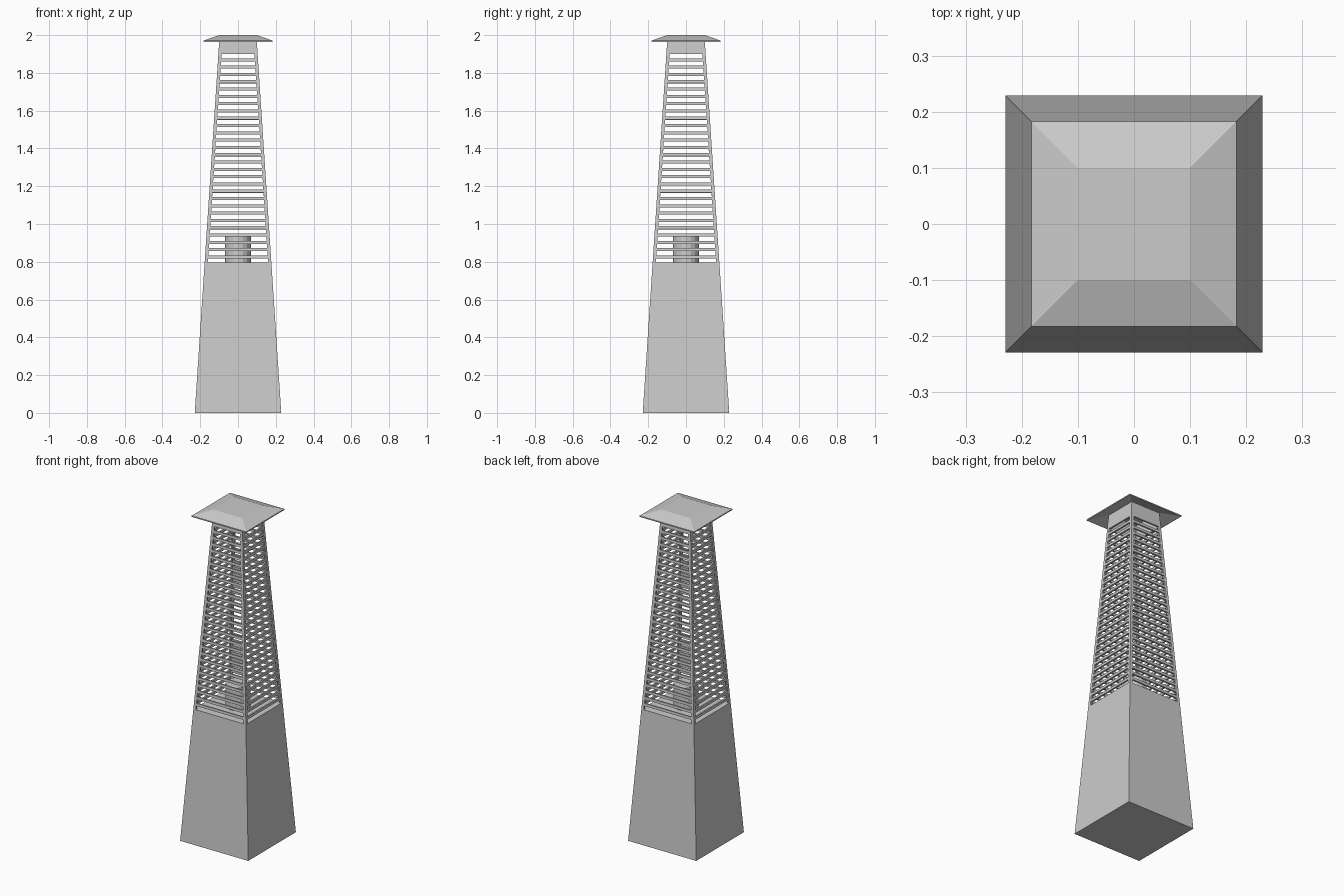
import bpy, bmesh, math

if "Cube" in bpy.data.objects:
    bpy.data.objects.remove(bpy.data.objects["Cube"])

BASE, TOP = 0.229, 0.098      # half widths at z=0 and z=1.99
Z_BASE, Z_TOP = 0.795, 1.99
SLOTS, SLOT_H, SLOT_END = 29, 0.023, 1.9


def half(z):
    return BASE + (TOP - BASE) * z / Z_TOP


def finish(bm, name):
    bmesh.ops.remove_doubles(bm, verts=bm.verts, dist=1e-5)
    bmesh.ops.recalc_face_normals(bm, faces=bm.faces)
    me = bpy.data.meshes.new(name)
    bm.to_mesh(me)
    bm.free()
    ob = bpy.data.objects.new(name, me)
    bpy.context.collection.objects.link(ob)
    return ob


def square_loft(name, rings):
    # closed solid through square rings given as (half width, z)
    bm = bmesh.new()
    loops = [[bm.verts.new((sx * h, sy * h, z)) for sx, sy in
              ((-1, -1), (1, -1), (1, 1), (-1, 1))] for h, z in rings]
    for a, b in zip(loops, loops[1:]):
        for i in range(4):
            j = (i + 1) % 4
            bm.faces.new((a[i], a[j], b[j], b[i]))
    bm.faces.new(loops[0][::-1])
    bm.faces.new(loops[-1])
    return finish(bm, name)


# Solid tapered base
square_loft("base_cabinet", [(half(0), 0), (half(Z_BASE), Z_BASE)])

# Thin hollow roof cap with sloping underside
square_loft("roof_cap", [(0.1, 1.992), (0.183, 1.964), (0.183, 1.971), (0.1, 2.0)])

# Slotted tower: four sheets with openings, thickened inward
pitch = (SLOT_END - SLOT_H - Z_BASE) / (SLOTS - 1)
levels = []
for i in range(SLOTS):
    z = Z_BASE + i * pitch
    levels += [z, z + SLOT_H]
levels.append(Z_TOP)
bm = bmesh.new()
stile = 0.017
for k in range(4):
    c, s = round(math.cos(k * math.pi / 2)), round(math.sin(k * math.pi / 2))
    rows = []
    for z in levels:
        h = half(z)
        rows.append([bm.verts.new((x * c + h * s, x * s - h * c, z))
                     for x in (-h, -h + stile, h - stile, h)])
    for r, (a, b) in enumerate(zip(rows, rows[1:])):
        for q in range(3):
            if q == 1 and r % 2 == 0:
                continue
            bm.faces.new((a[q], a[q + 1], b[q + 1], b[q]))
tower = finish(bm, "slatted_tower")
mod = tower.modifiers.new("thickness", 'SOLIDIFY')
mod.thickness = 0.01
mod.offset = -1

# Burner inside the tower
bm = bmesh.new()
bmesh.ops.create_cone(bm, cap_ends=True, segments=16, radius1=0.069,
                      radius2=0.069, depth=0.14)
bmesh.ops.translate(bm, verts=bm.verts, vec=(0, 0, Z_BASE + 0.07))
finish(bm, "burner")
